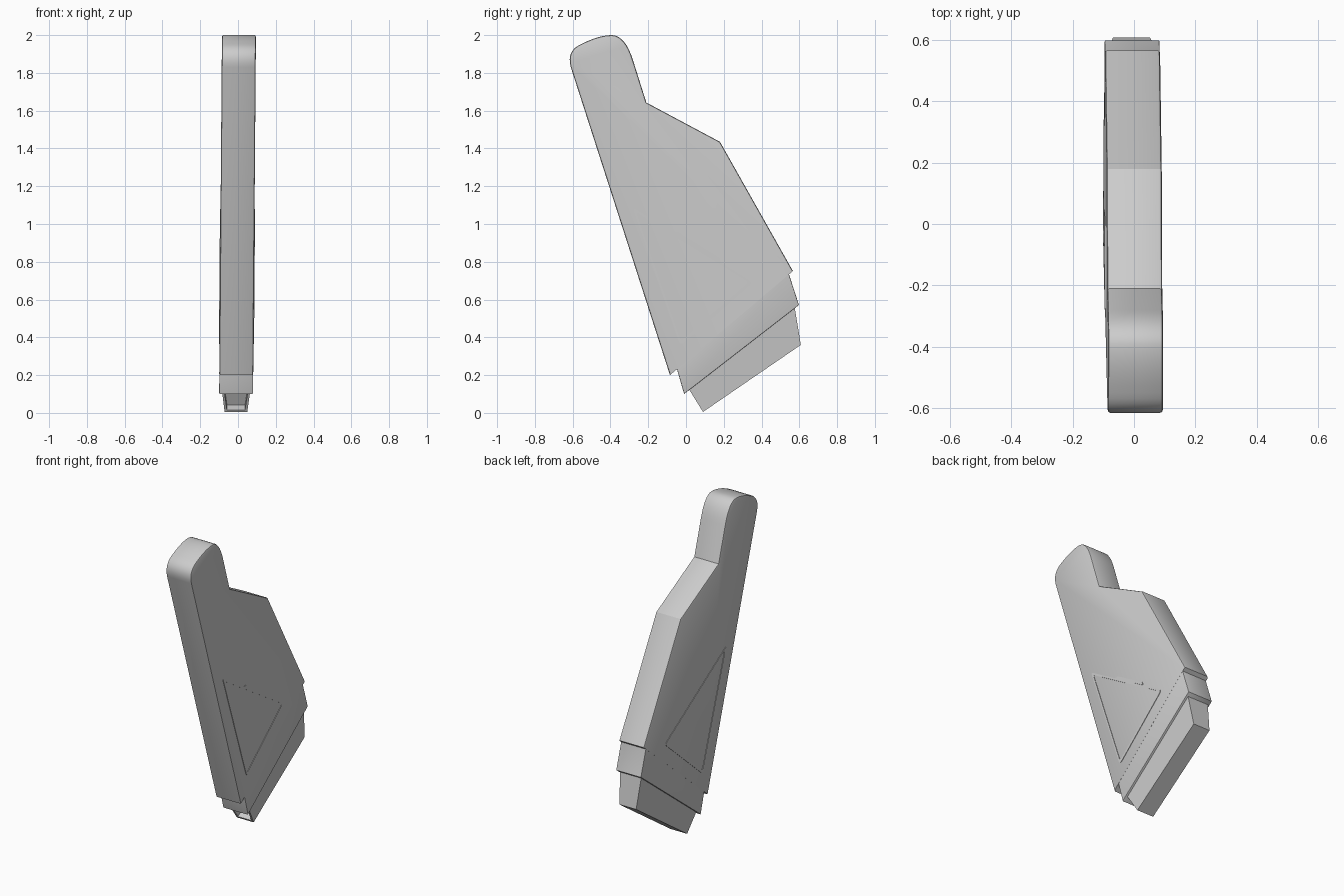
import bpy, bmesh
from mathutils import Vector

cube = bpy.data.objects.get("Cube")
if cube:
    bpy.data.objects.remove(cube, do_unlink=True)

grey = bpy.data.materials.new("light grey plastic")
grey.use_nodes = True
colour = (0.6, 0.6, 0.6, 1)
grey.diffuse_color = colour
grey.node_tree.nodes["Principled BSDF"].inputs["Base Color"].default_value = colour


def finish(name, bm):
    """Lean the part slightly sideways and turn it into an object."""
    for v in bm.verts:
        v.co.x += 0.008 * v.co.z - 0.011
    bmesh.ops.recalc_face_normals(bm, faces=bm.faces)
    mesh = bpy.data.meshes.new(name)
    bm.to_mesh(mesh)
    bm.free()
    mesh.materials.append(grey)
    ob = bpy.data.objects.new(name, mesh)
    bpy.context.collection.objects.link(ob)
    bpy.ops.object.select_all(action='DESELECT')
    ob.select_set(True)
    bpy.context.view_layer.objects.active = ob
    bpy.ops.object.shade_smooth_by_angle(angle=0.5)
    return ob


def loft(rows, bevel=0.0, open_end=False):
    """Side profile of (y, z, half width); open_end keeps the closing edge sharp."""
    bm = bmesh.new()
    left = [bm.verts.new((w, y, z)) for y, z, w in rows]
    right = [bm.verts.new((-w, y, z)) for y, z, w in rows]
    n = len(rows)
    bm.faces.new(left)
    bm.faces.new(right[::-1])
    for i in range(n):
        j = (i + 1) % n
        bm.faces.new((left[j], left[i], right[i], right[j]))
    bmesh.ops.recalc_face_normals(bm, faces=bm.faces)
    if bevel:
        count = n - 1 if open_end else n
        edges = [bm.edges.get((s[i], s[(i + 1) % n]))
                 for s in (left, right) for i in range(count)]
        bmesh.ops.bevel(bm, geom=edges, offset=bevel, segments=2,
                        profile=0.5, affect='EDGES')
    return bm


def curve(a, c, b, steps=8):
    """Quadratic curve without its last point."""
    a, c, b = Vector(a), Vector(c), Vector(b)
    ts = [i / steps for i in range(steps)]
    return [tuple(a * (1 - t) ** 2 + c * 2 * t * (1 - t) + b * t * t) for t in ts]


# Main blade with rounded tip
tip = (curve((-.61, 1.83), (-.635, 1.92), (-.55, 1.955))
       + curve((-.55, 1.955), (-.46, 2.0), (-.39, 2.0))
       + curve((-.39, 2.0), (-.32, 1.995), (-.28, 1.865)))
outline = [(-.085, .20)] + tip + [(-.28, 1.865), (-.21, 1.643), (.18, 1.435), (.566, .751)]
finish("blade", loft([(y, z, .09) for y, z in outline], .01, True))

# Collar under the blade
collar = [(.54, .77), (.545, .735), (.598, .571), (-.01, .10), (-.053, .25), (-.053, .27)]
finish("collar", loft([(y, z, .0895) for y, z in collar], .004, True))

# Tapered plug with a long recess in its end
bm = loft([(.016, .125, .076), (.09, .005, .06), (.608, .36, .06), (.575, .56, .076)])
end = min(bm.faces, key=lambda f: f.calc_center_median().z)
bmesh.ops.inset_region(bm, faces=[end], thickness=.018)
inward = end.normal * -.05
bmesh.ops.translate(bm, verts=bmesh.ops.extrude_discrete_faces(bm, faces=[end])["faces"][0].verts,
                    vec=inward)
finish("plug", bm)


# Triangular raised frames on both faces
def rounded(points, r):
    out = []
    for i, p in enumerate(points):
        p, a, b = Vector(p), Vector(points[i - 1]), Vector(points[(i + 1) % len(points)])
        start, stop = p + (a - p).normalized() * r, p + (b - p).normalized() * r
        out += curve(start, p, stop, 5) + [tuple(stop)]
    return out


def frame(name, side):
    corners = [(-.285, 1.09), (.355, .69), (-.03, .355)]
    centre = sum((Vector(c) for c in corners), Vector((0, 0))) / 3
    outer = rounded(corners, .028)
    inner = rounded([tuple(centre + (Vector(c) - centre) * .93) for c in corners], .02)
    bm = bmesh.new()
    rings = [[bm.verts.new((side * x, y, z)) for y, z in loop]
             for loop, x in ((outer, .088), (outer, .093), (inner, .093), (inner, .088))]
    n = len(outer)
    for a, b in zip(rings, rings[1:]):
        for i in range(n):
            j = (i + 1) % n
            bm.faces.new((a[i], a[j], b[j], b[i]))
    finish(name, bm)


frame("left_triangle_frame", 1)
frame("right_triangle_frame", -1)

# Finger tab along the upper edge of the left frame
tab = [(-.07, .955), (-.04, .955), (.18, .82), (.185, .797)]
bm = loft([(y, z, .093) for y, z in tab])
for v in bm.verts:
    if v.co.x < 0:
        v.co.x = .088
finish("left_frame_tab", bm)
